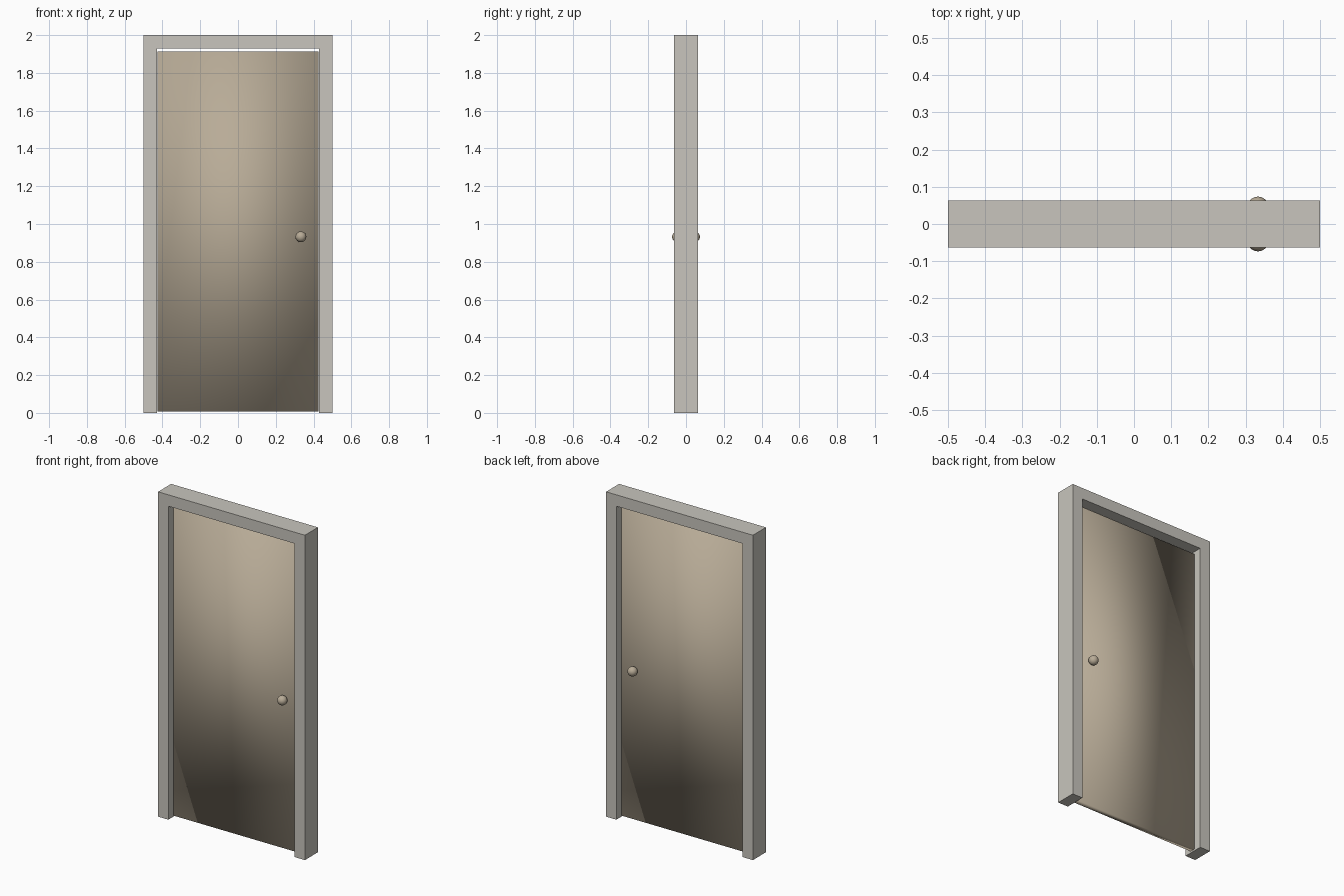
import bpy
import bmesh

cube = bpy.data.objects.get("Cube")
if cube:
    bpy.data.objects.remove(cube, do_unlink=True)


def material(name, rgb):
    mat = bpy.data.materials.new(name)
    mat.use_nodes = True
    mat.diffuse_color = (*rgb, 1)
    mat.node_tree.nodes["Principled BSDF"].inputs["Base Color"].default_value = (*rgb, 1)
    return mat


def add_object(name, bm, mat, smooth=False):
    bmesh.ops.recalc_face_normals(bm, faces=bm.faces)
    mesh = bpy.data.meshes.new(name)
    for face in bm.faces:
        face.smooth = smooth
    bm.to_mesh(mesh)
    bm.free()
    mesh.materials.append(mat)
    obj = bpy.data.objects.new(name, mesh)
    bpy.context.collection.objects.link(obj)
    return obj


def extruded(name, profile, depth, mat, smooth=False):
    """Front outline in (x, z), pushed back through the depth about y = 0."""
    bm = bmesh.new()
    front = bm.faces.new([bm.verts.new((x, -depth / 2, z)) for x, z in profile])
    result = bmesh.ops.extrude_face_region(bm, geom=[front], use_keep_orig=True)
    back = [v for v in result["geom"] if isinstance(v, bmesh.types.BMVert)]
    bmesh.ops.translate(bm, verts=back, vec=(0, depth, 0))
    return add_object(name, bm, mat, smooth)


frame_paint = material("pale grey paint", (0.58, 0.56, 0.51))
door_paint = material("warm beige", (0.48, 0.41, 0.31))

# Frame: two jambs and a head as one arch-shaped outline
W, H, T = 0.5, 2.0, 0.07
half = [(W, H), (W, 0), (W - T, 0), (W - T, H - T)]
outline = half + [(-x, z) for x, z in reversed(half)]
extruded("door_frame", outline, 0.127, frame_paint)

# Door leaf, with a gap above it and softly shaded faces
DW, BOTTOM, TOP = 0.427, 0.008, 1.912
extruded("door_leaf", [(-DW, BOTTOM), (DW, BOTTOM), (DW, TOP), (-DW, TOP)],
         0.034, door_paint, smooth=True)

# Round knobs on both sides
for side, y in (("front", -0.045), ("back", 0.045)):
    bm = bmesh.new()
    bmesh.ops.create_uvsphere(bm, u_segments=32, v_segments=16, radius=0.0285)
    knob = add_object(side + "_knob", bm, door_paint, smooth=True)
    knob.location = (0.333, y, 0.932)
